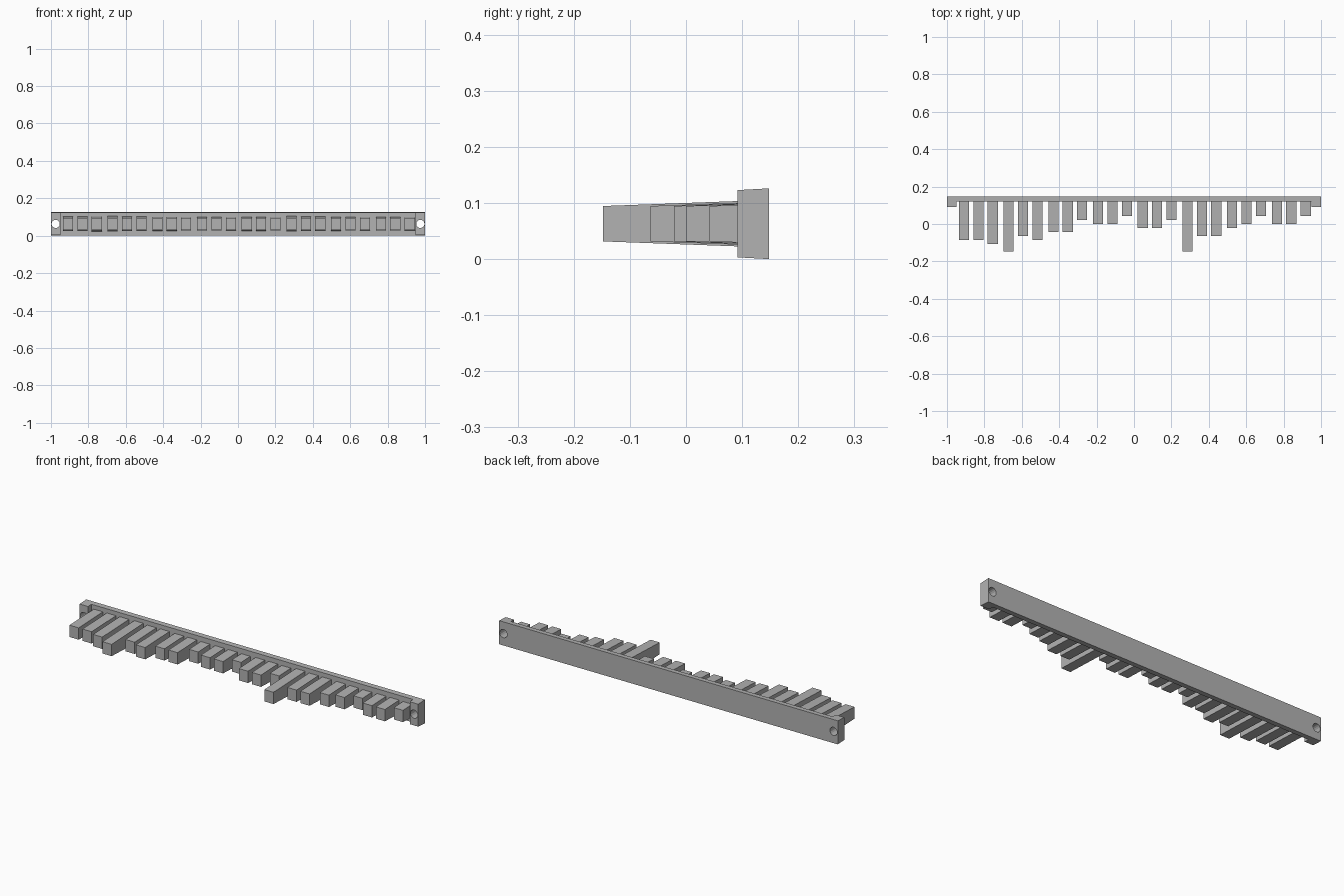
import bpy, bmesh, math
from mathutils import Matrix

if "Cube" in bpy.data.objects:
    bpy.data.objects.remove(bpy.data.objects["Cube"], do_unlink=True)

MID = 0.063          # height of the centre line
BACK = 0.148         # rear face of the bar

grey = bpy.data.materials.new("plain_grey")
grey.use_nodes = True
colour = (0.45, 0.45, 0.45, 1)
grey.diffuse_color = colour
grey.node_tree.nodes["Principled BSDF"].inputs["Base Color"].default_value = colour


def drafted(name, plan, half_height):
    """Solid from a plan outline, its top and bottom sloping with depth."""
    bm = bmesh.new()
    top = [bm.verts.new((x, y, MID + half_height(y))) for x, y in plan]
    low = [bm.verts.new((x, y, MID - half_height(y))) for x, y in plan]
    bm.faces.new(top)
    bm.faces.new(low[::-1])
    for i in range(len(plan)):
        j = (i + 1) % len(plan)
        bm.faces.new((top[i], low[i], low[j], top[j]))
    bmesh.ops.recalc_face_normals(bm, faces=bm.faces)
    mesh = bpy.data.meshes.new(name)
    bm.to_mesh(mesh)
    bm.free()
    mesh.materials.append(grey)
    obj = bpy.data.objects.new(name, mesh)
    bpy.context.collection.objects.link(obj)
    return obj


# Bar with a forward-stepping mounting block at each end
left = [(0.95, 0.12), (0.95, 0.092), (1, 0.092), (1, BACK)]
plan = left + [(-x, y) for x, y in reversed(left)]
bar = drafted("mounting_bar", plan, lambda y: MID - 0.055 * (BACK - y))

# Screw holes through the end blocks
bm = bmesh.new()
for side in (-1, 1):
    turn = Matrix.Translation((side * 0.975, 0.12, MID)) @ Matrix.Rotation(math.pi / 2, 4, 'X')
    bmesh.ops.create_cone(bm, cap_ends=True, segments=16, radius1=0.022,
                          radius2=0.022, depth=0.2, matrix=turn)
mesh = bpy.data.meshes.new("hole_cutter")
bm.to_mesh(mesh)
bm.free()
mesh.materials.append(grey)
cutter = bpy.data.objects.new("hole_cutter", mesh)
bpy.context.collection.objects.link(cutter)
cutter.hide_render = True
cutter.hide_set(True)
cut = bar.modifiers.new("holes", 'BOOLEAN')
cut.object = cutter
cut.solver = 'EXACT'
bpy.context.view_layer.objects.active = bar
bar.select_set(True)
bpy.ops.object.modifier_apply(modifier=cut.name)
bpy.data.objects.remove(cutter, do_unlink=True)

# Pegs in groups of three; each digit is a peg's length step
for i, step in enumerate("667956441220331955320220"):
    x = -0.832 + 0.239 * (i // 3) + 0.077 * (i % 3 - 1)
    tip = 0.042 - 0.0211 * int(step)
    w = 0.027
    outline = [(x - w, 0.124), (x - w, tip), (x + w, tip), (x + w, 0.124)]
    drafted(f"peg_{i + 1}", outline, lambda y: 0.0315 + 0.037 * (y - tip))
